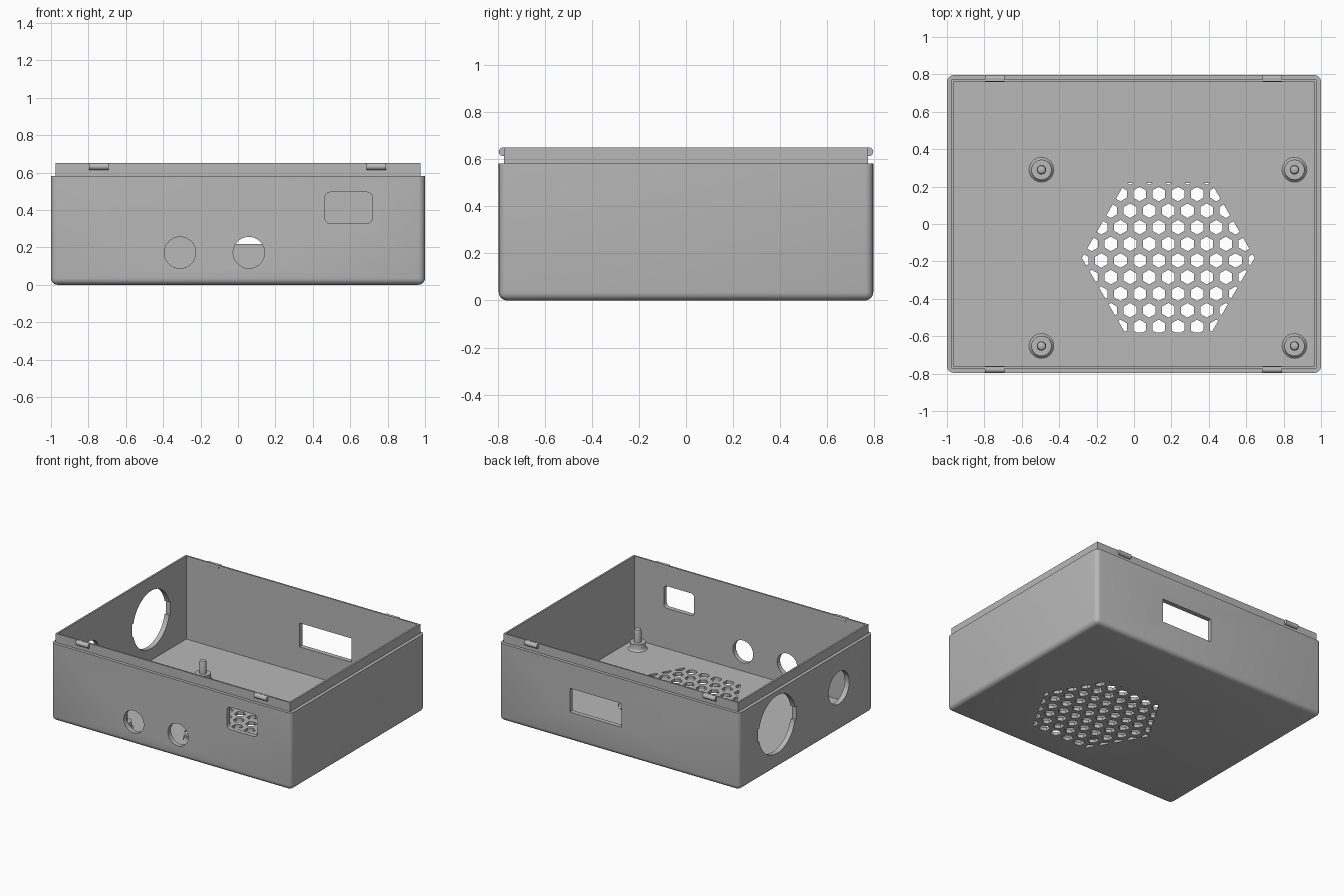
import bpy, bmesh, math
from mathutils import Vector

if "Cube" in bpy.data.objects:
    bpy.data.objects.remove(bpy.data.objects["Cube"], do_unlink=True)

grey = bpy.data.materials.new("plain_grey")
grey.use_nodes = True
COLOUR = (0.48, 0.48, 0.48, 1)
grey.diffuse_color = COLOUR
grey.node_tree.nodes["Principled BSDF"].inputs["Base Color"].default_value = COLOUR

HALF_X, HALF_Y = 1.0, 0.796      # outer shell
LIP_X, LIP_Y = 0.976, 0.773      # raised lip
IN_X, IN_Y = 0.963, 0.761        # cavity
SEAM, TOP, FLOOR = 0.582, 0.65, 0.025


def finish(name, bm):
    bmesh.ops.recalc_face_normals(bm, faces=bm.faces)
    mesh = bpy.data.meshes.new(name)
    bm.to_mesh(mesh)
    bm.free()
    mesh.materials.append(grey)
    obj = bpy.data.objects.new(name, mesh)
    bpy.context.collection.objects.link(obj)
    return obj


def add_prism(bm, outline, axis, lo, hi):
    """Extrude a flat outline along an axis between lo and hi."""
    place = {"x": lambda a, b, d: (d, a, b),
             "y": lambda a, b, d: (a, d, b),
             "z": lambda a, b, d: (a, b, d)}[axis]
    low = [bm.verts.new(place(a, b, lo)) for a, b in outline]
    high = [bm.verts.new(place(a, b, hi)) for a, b in outline]
    bm.faces.new(low)
    bm.faces.new(high[::-1])
    n = len(outline)
    for i in range(n):
        j = (i + 1) % n
        bm.faces.new((low[i], low[j], high[j], high[i]))


def prism(name, outline, axis, lo, hi):
    bm = bmesh.new()
    add_prism(bm, outline, axis, lo, hi)
    return finish(name, bm)


def ring(cx, cy, r, n=48, start=0.0):
    return [(cx + r * math.cos(start + math.tau * i / n),
             cy + r * math.sin(start + math.tau * i / n)) for i in range(n)]


def rect(x0, x1, y0, y1):
    return [(x0, y0), (x1, y0), (x1, y1), (x0, y1)]


def round_rect(x0, x1, y0, y1, r, steps=6):
    corners = [(x1 - r, y1 - r), (x0 + r, y1 - r), (x0 + r, y0 + r), (x1 - r, y0 + r)]
    return [(cx + r * math.cos((k + s / steps) * math.pi / 2),
             cy + r * math.sin((k + s / steps) * math.pi / 2))
            for k, (cx, cy) in enumerate(corners) for s in range(steps + 1)]


def combine(target, tool, operation):
    mod = target.modifiers.new(operation.lower(), "BOOLEAN")
    mod.operation, mod.object, mod.solver = operation, tool, "EXACT"
    bpy.context.view_layer.objects.active = target
    bpy.ops.object.modifier_apply(modifier=mod.name)
    bpy.data.objects.remove(tool, do_unlink=True)


# Shell with rounded upright and bottom edges
bm = bmesh.new()
add_prism(bm, rect(-HALF_X, HALF_X, -HALF_Y, HALF_Y), "z", 0, SEAM)
soft = [e for e in bm.edges if min(v.co.z for v in e.verts) < 0.01]
bmesh.ops.bevel(bm, geom=soft, offset=0.035, segments=5, profile=0.5, affect="EDGES")
case = finish("case_shell", bm)

# Raised lip and hollow inside
combine(case, prism("lip", rect(-LIP_X, LIP_X, -LIP_Y, LIP_Y), "z", 0.3, TOP), "UNION")
combine(case, prism("cavity", rect(-IN_X, IN_X, -IN_Y, IN_Y), "z", FLOOR, 1), "DIFFERENCE")

# Front openings: two round ports and a socket
for x in (-0.31, 0.058):
    combine(case, prism("port", ring(x, 0.172, 0.084), "y", -0.9, -0.6), "DIFFERENCE")
combine(case, prism("socket", round_rect(0.465, 0.718, 0.328, 0.495, 0.028),
                    "y", -0.9, -0.6), "DIFFERENCE")

# Back window
combine(case, prism("window", rect(-0.02, 0.41, 0.218, 0.397), "y", 0.6, 0.9), "DIFFERENCE")

# Side openings: large keyed hole and small round hole
for outline in (ring(0.345, 0.33, 0.217, 64), rect(0.115, 0.575, 0.28, 0.38),
                ring(-0.39, 0.325, 0.122)):
    combine(case, prism("side_hole", outline, "x", -1.1, -0.8), "DIFFERENCE")


# Honeycomb vent, clipped to one large hexagon
def clip(poly, centre, apothem):
    for k in range(6):
        n = Vector((math.cos(math.pi / 6 + k * math.pi / 3),
                    math.sin(math.pi / 6 + k * math.pi / 3)))
        out = []
        for i, p in enumerate(poly):
            q = poly[i - 1]
            dp, dq = n.dot(p - centre) - apothem, n.dot(q - centre) - apothem
            if dp * dq < 0:
                out.append(q.lerp(p, dq / (dq - dp)))
            if dp <= 0:
                out.append(p)
        poly = out
        if len(poly) < 3:
            return []
    return poly


def area(poly):
    return abs(sum(poly[i - 1].cross(p) for i, p in enumerate(poly))) / 2


bm = bmesh.new()
vent_centre = Vector((0.183, -0.181))
PITCH = 0.1025
for row in range(-2, 11):
    for col in range(-5, 9):
        x = 0.03 + PITCH * (col + 0.5 * (row % 2))
        y = 0.16 - PITCH * math.sqrt(0.75) * row
        cell = [Vector(p) for p in ring(x, y, 0.039, 6, math.pi / 6)]
        cell = clip(cell, vent_centre, 0.4)
        if cell and area(cell) > 0.0001:
            add_prism(bm, cell, "z", -0.1, 0.1)
combine(case, finish("vent", bm), "DIFFERENCE")

# Snap tabs on the lip, front and back
parts = [case]
for side, y in (("front", -1), ("back", 1)):
    for hand, x in (("right", -0.745), ("left", 0.74)):
        parts.append(prism(f"{side}_{hand}_snap_tab", ring(y * 0.778, 0.632, 0.018, 20),
                           "x", x - 0.052, x + 0.052))


# Standoffs with locating pins
def lathe(name, profile, x, y, n=32):
    bm = bmesh.new()
    rings = [[bm.verts.new((a, b, z)) for a, b in ring(x, y, r, n)] for r, z in profile]
    for lo, hi in zip(rings, rings[1:]):
        for i in range(n):
            bm.faces.new((lo[i - 1], lo[i], hi[i], hi[i - 1]))
    bm.faces.new(rings[0])
    bm.faces.new(rings[-1])
    return finish(name, bm)


post = [(0.067, FLOOR - 0.005), (0.066, FLOOR), (0.058, 0.031), (0.054, 0.042),
        (0.054, 0.076), (0.025, 0.076), (0.025, 0.16), (0.021, 0.17), (0.013, 0.175)]
for side, y in (("front", -0.652), ("back", 0.29)):
    for hand, x in (("right", -0.495), ("left", 0.858)):
        parts.append(lathe(f"{side}_{hand}_standoff", post, x, y))

# Smooth curved surfaces, keep edges crisp
bpy.ops.object.select_all(action="DESELECT")
for obj in parts:
    obj.select_set(True)
bpy.context.view_layer.objects.active = case
bpy.ops.object.shade_smooth_by_angle(angle=math.radians(35))
